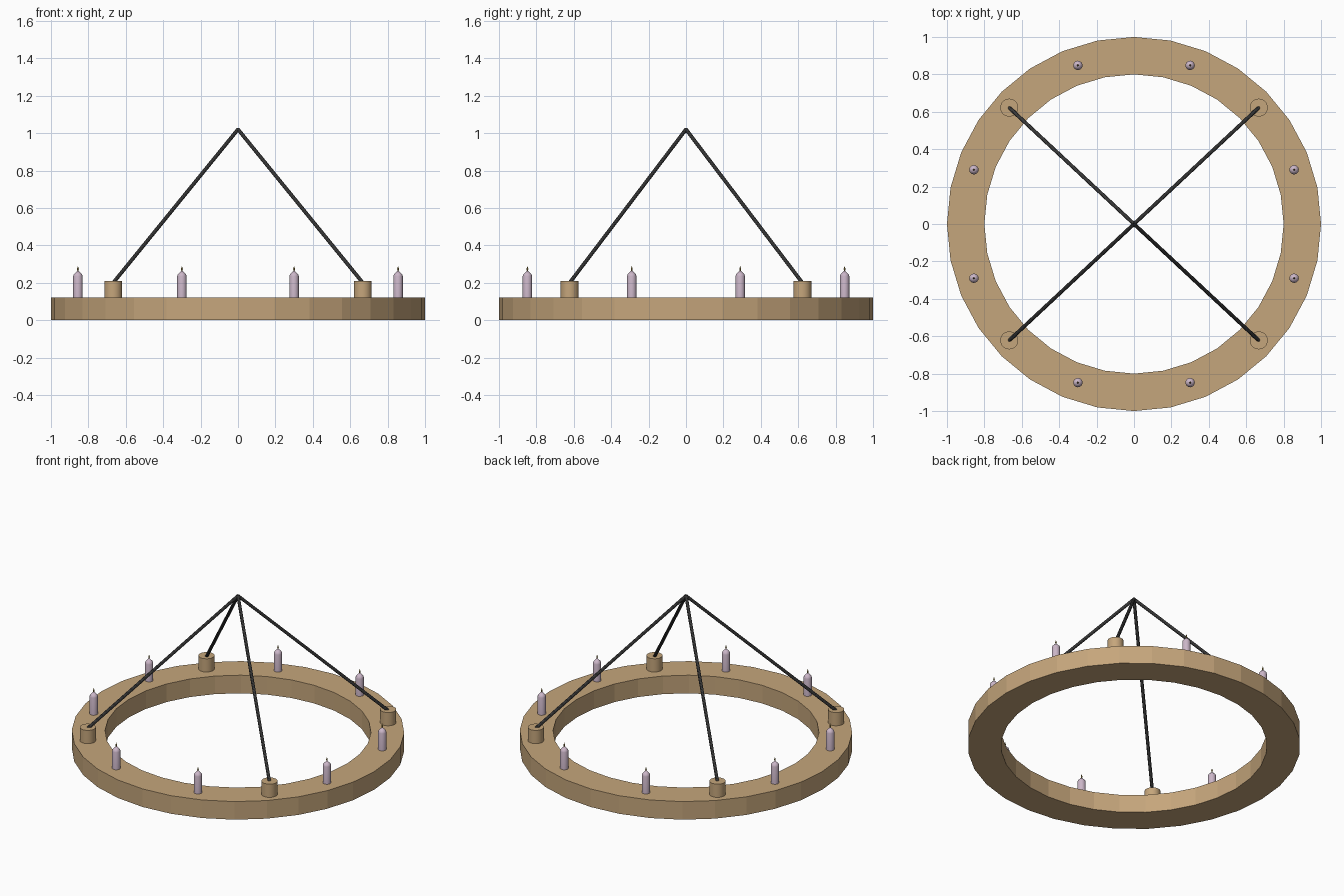
import bpy, bmesh, math
from mathutils import Vector

if "Cube" in bpy.data.objects:
    bpy.data.objects.remove(bpy.data.objects["Cube"])


def material(name, color):
    m = bpy.data.materials.new(name)
    m.diffuse_color = (*color, 1)
    m.use_nodes = True
    m.node_tree.nodes["Principled BSDF"].inputs["Base Color"].default_value = m.diffuse_color
    return m


WOOD = material("wood", (0.56, 0.38, 0.20))
WAX = material("wax", (0.60, 0.47, 0.58))
IRON = material("iron", (0.04, 0.04, 0.04))
FLAME = material("flame", (0.35, 0.25, 0.06))


def lathe(name, profile, sides, mat, loc=(0, 0, 0), closed=False, smooth=False):
    """Revolve (radius, z) points around z; radius 0 closes to a point."""
    bm = bmesh.new()
    rings = []
    for r, z in profile:
        n = sides if r > 0 else 1
        rings.append([bm.verts.new((r * math.cos(2 * math.pi * i / sides),
                                    r * math.sin(2 * math.pi * i / sides), z))
                      for i in range(n)])
    for a, b in zip(rings, rings[1:] + ([rings[0]] if closed else [])):
        for i in range(sides):
            j = (i + 1) % sides
            quad = [a[i % len(a)], a[j % len(a)], b[j % len(b)], b[i % len(b)]]
            bm.faces.new(list(dict.fromkeys(quad)))
    if not closed:
        for ring in (rings[0], rings[-1]):
            if len(ring) > 1:
                bm.faces.new(ring)
    bmesh.ops.recalc_face_normals(bm, faces=bm.faces)
    me = bpy.data.meshes.new(name)
    bm.to_mesh(me)
    bm.free()
    me.materials.append(mat)
    ob = bpy.data.objects.new(name, me)
    bpy.context.collection.objects.link(ob)
    ob.location = loc
    if smooth:
        bpy.context.view_layer.objects.active = ob
        bpy.ops.object.select_all(action='DESELECT')
        ob.select_set(True)
        bpy.ops.object.shade_smooth_by_angle(angle=math.radians(30))
    return ob


# Wooden hoop
lathe("hoop", [(0.8, 0), (1, 0), (1, 0.12), (0.8, 0.12)], 32, WOOD, closed=True)

# Mounting pegs and the hanging rods meeting above the centre
apex = Vector((0, 0, 1.02))
for sx in (-1, 1):
    for sy in (-1, 1):
        x, y = 0.667 * sx, 0.622 * sy
        lathe("peg", [(0.048, 0.11), (0.048, 0.208)], 32, WOOD, (x, y, 0), smooth=True)
        base = Vector((x, y, 0.2))
        span = apex - base
        rod = lathe("rod", [(0.01, 0), (0.01, span.length)], 12, IRON, base, smooth=True)
        rod.rotation_euler = span.to_track_quat('Z', 'Y').to_euler()

# Candles with tapered tops, each with a small flame
for x, y in ((0.30, 0.848), (0.856, 0.29)):
    for sx in (-1, 1):
        for sy in (-1, 1):
            loc = (x * sx, y * sy, 0)
            lathe("candle", [(0.025, 0.11), (0.025, 0.235), (0.022, 0.245), (0, 0.267)],
                  16, WAX, loc, smooth=True)
            lathe("flame", [(0.002, 0.258), (0.005, 0.274), (0, 0.29)], 8, FLAME, loc)
